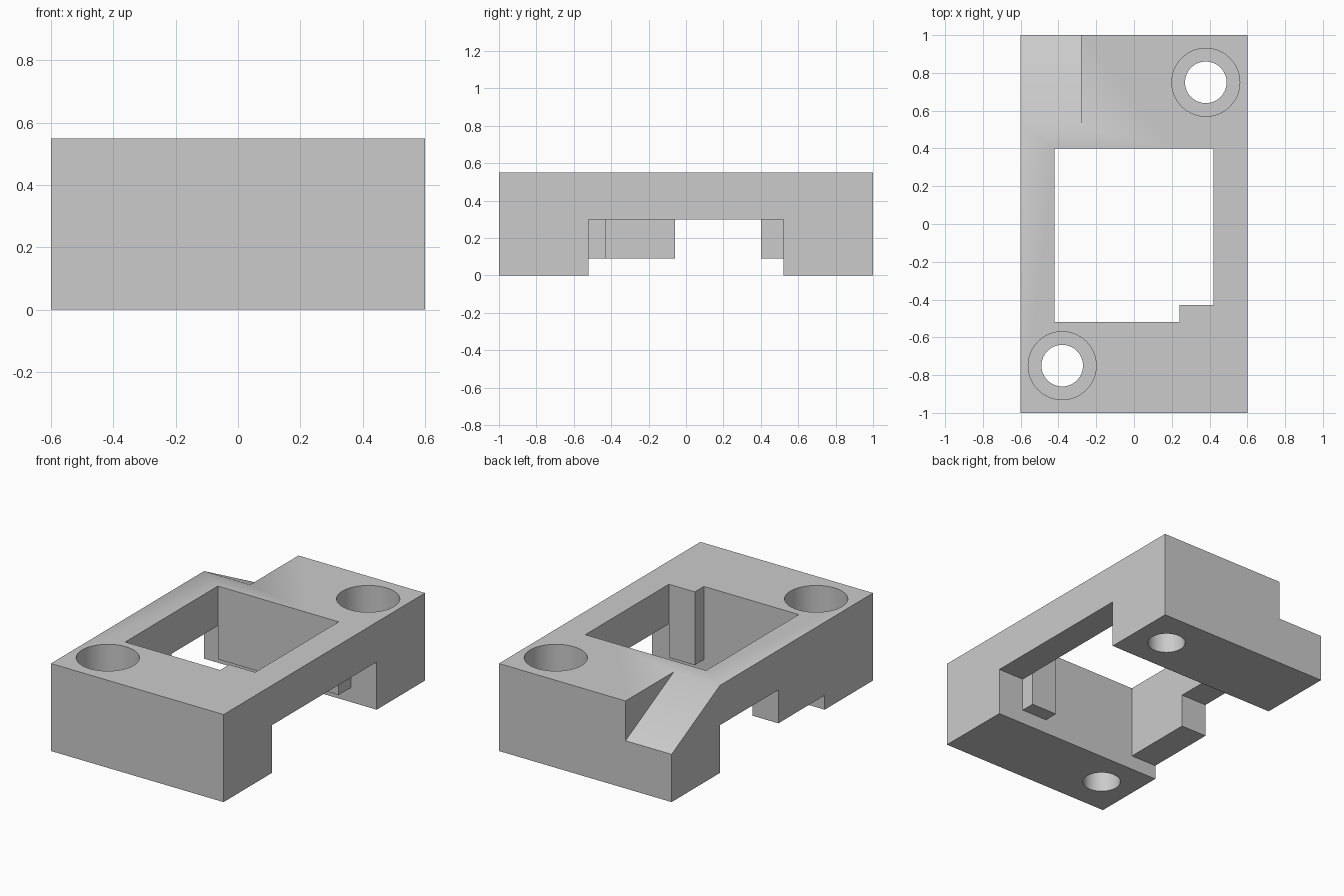
import bpy
import bmesh
from mathutils import Vector

cube = bpy.data.objects.get("Cube")
if cube:
    bpy.data.objects.remove(cube, do_unlink=True)

GREY = (0.6, 0.6, 0.6, 1)
grey = bpy.data.materials.new("plain grey")
grey.use_nodes = True
grey.diffuse_color = GREY
grey.node_tree.nodes["Principled BSDF"].inputs["Base Color"].default_value = GREY


def add_object(name, bm):
    bmesh.ops.recalc_face_normals(bm, faces=bm.faces[:])
    mesh = bpy.data.meshes.new(name)
    bm.to_mesh(mesh)
    bm.free()
    mesh.materials.append(grey)
    obj = bpy.data.objects.new(name, mesh)
    bpy.context.collection.objects.link(obj)
    return obj


def prism(name, profile, x0, x1):
    """Extrude a side profile of (y, z) points from x0 to x1."""
    bm = bmesh.new()
    face = bm.faces.new([bm.verts.new((x0, y, z)) for y, z in profile])
    out = bmesh.ops.extrude_face_region(bm, geom=[face])
    verts = [v for v in out["geom"] if isinstance(v, bmesh.types.BMVert)]
    bmesh.ops.translate(bm, verts=verts, vec=Vector((x1 - x0, 0, 0)))
    return add_object(name, bm)


def box(name, x0, x1, y0, y1, z0, z1):
    return prism(name, [(y0, z0), (y1, z0), (y1, z1), (y0, z1)], x0, x1)


def cylinder(name, x, y, radius, z0, z1):
    bm = bmesh.new()
    bmesh.ops.create_cone(bm, cap_ends=True, segments=64, radius1=radius,
                          radius2=radius, depth=z1 - z0)
    bmesh.ops.translate(bm, verts=bm.verts[:], vec=(x, y, (z0 + z1) / 2))
    return add_object(name, bm)


def combine(target, tool, operation):
    """Apply a boolean and discard the tool."""
    mod = target.modifiers.new("boolean", "BOOLEAN")
    mod.operation = operation
    mod.solver = "EXACT"
    mod.object = tool
    bpy.context.view_layer.objects.active = target
    bpy.ops.object.modifier_apply(modifier=mod.name)
    bpy.data.objects.remove(tool, do_unlink=True)


W, H = 0.6, 0.55        # half width and height of the body
IN, ARCH, LIP = 0.42, 0.3, 0.09
LEG = 0.52              # inner face of both legs

# Bridge-shaped body
body = prism("mounting_bracket", [
    (-1, 0), (-LEG, 0), (-LEG, ARCH), (LEG, ARCH),
    (LEG, 0), (1, 0), (1, H), (-1, H)], -W, W)

# Ribs hanging below the frame: back wall and side wall
combine(body, box("back_rib", -IN, IN, 0.38, 0.6, LIP, 0.4), "UNION")
combine(body, box("side_rib", -W, -0.4, -0.6, -0.06, LIP, 0.4), "UNION")

# Central window, leaving a square post in the front corner
combine(body, box("window_main", -IN, 0.24, -LEG, 0.4, -0.1, 0.7), "DIFFERENCE")
combine(body, box("window_side", 0.2, IN, -0.43, 0.4, -0.1, 0.7), "DIFFERENCE")
combine(body, box("corner_post", 0.24, IN, -0.6, -0.43, LIP, 0.4), "UNION")

# Sloped cut on the back corner
combine(body, prism("ramp_cutter", [(LEG, H), (1, ARCH), (1.1, ARCH), (1.1, 0.7),
                                    (LEG, 0.7)], -0.7, -0.28), "DIFFERENCE")

# Counterbored screw holes in opposite corners
for side in (-1, 1):
    x, y = 0.38 * side, 0.75 * side
    combine(body, cylinder("bore", x, y, 0.11, -0.1, 0.7), "DIFFERENCE")
    combine(body, cylinder("counterbore", x, y, 0.18, 0.25, 0.7), "DIFFERENCE")

# Smooth hole walls, sharp edges elsewhere
bpy.ops.object.select_all(action="DESELECT")
body.select_set(True)
bpy.context.view_layer.objects.active = body
bpy.ops.object.shade_smooth_by_angle()
